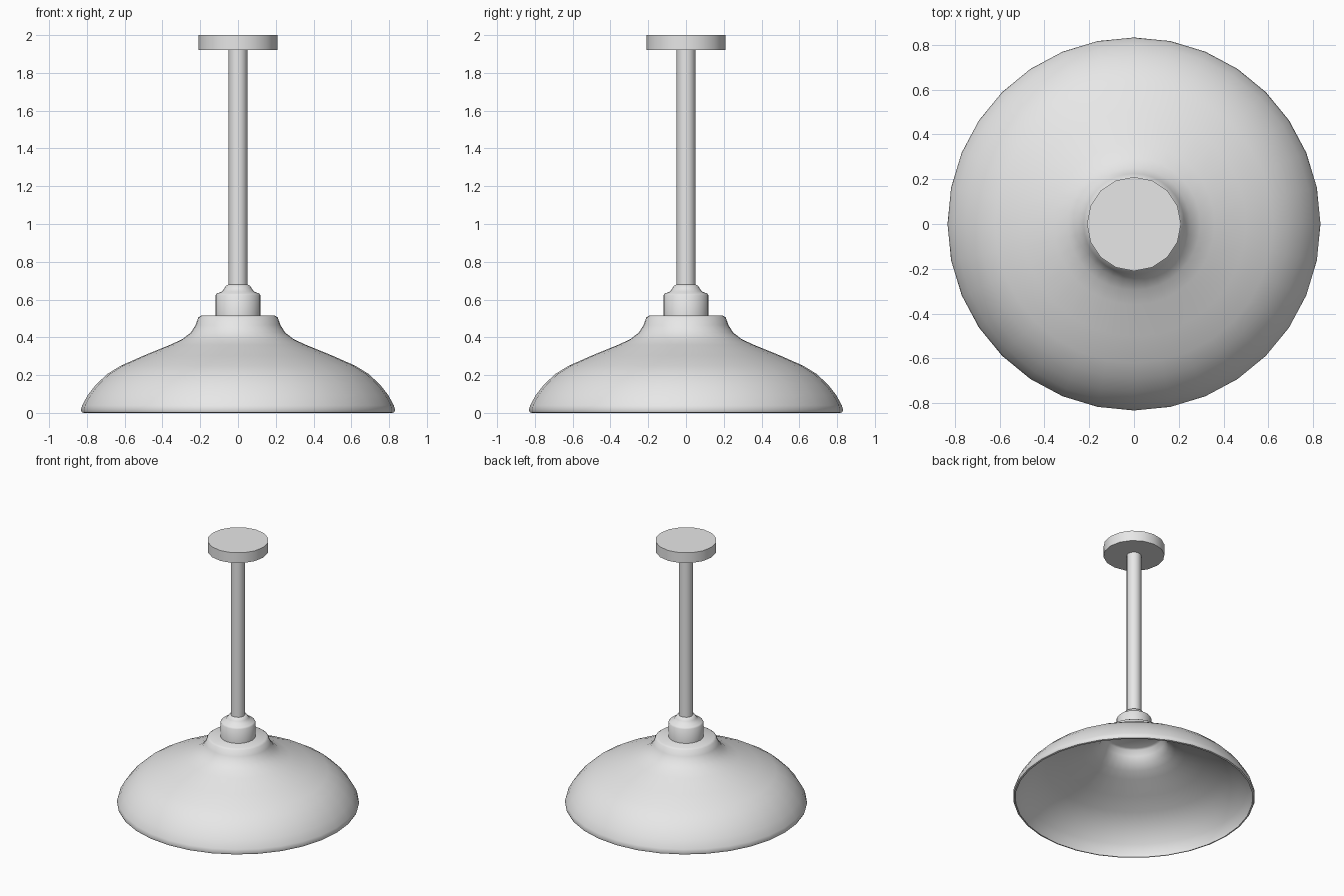
import bpy, bmesh, math

cube = bpy.data.objects.get("Cube")
if cube:
    bpy.data.objects.remove(cube, do_unlink=True)

metal = bpy.data.materials.new("pale_grey_metal")
metal.use_nodes = True
GREY = (0.8, 0.8, 0.8, 1)
metal.diffuse_color = GREY
metal.node_tree.nodes["Principled BSDF"].inputs["Base Color"].default_value = GREY


def lathe(name, profile, sides, angle=40):
    """Spin (radius, height) points about z; zero radii close the ends."""
    bm = bmesh.new()
    verts = [bm.verts.new((r, 0, z)) for r, z in profile]
    edges = [bm.edges.new(pair) for pair in zip(verts, verts[1:])]
    bmesh.ops.spin(bm, geom=verts + edges, cent=(0, 0, 0), axis=(0, 0, 1),
                   angle=math.tau, steps=sides, use_merge=False)
    bmesh.ops.remove_doubles(bm, verts=bm.verts, dist=0.0005)
    bmesh.ops.recalc_face_normals(bm, faces=bm.faces)
    mesh = bpy.data.meshes.new(name)
    bm.to_mesh(mesh)
    bm.free()
    mesh.materials.append(metal)
    obj = bpy.data.objects.new(name, mesh)
    bpy.context.collection.objects.link(obj)
    bpy.ops.object.select_all(action='DESELECT')
    obj.select_set(True)
    bpy.context.view_layer.objects.active = obj
    bpy.ops.object.shade_smooth_by_angle(angle=math.radians(angle))
    return obj


# Bell-shaped shade: outer skin, rolled rim, then the inner skin
outer = [(0, 0.515), (0.195, 0.515), (0.21, 0.505), (0.225, 0.465), (0.25, 0.425),
         (0.295, 0.39), (0.36, 0.36), (0.5, 0.303), (0.62, 0.25), (0.69, 0.207),
         (0.75, 0.152), (0.795, 0.095), (0.825, 0.04), (0.832, 0.015), (0.827, 0.003)]
inner = [(max(r - 0.012, 0), z - 0.012) for r, z in reversed(outer[:-2])]
lathe("shade", outer + [(0.815, 0)] + inner, 32, 50)

# Socket cup with a stepped shoulder
lathe("socket_cup", [(0, 0.51), (0.12, 0.51), (0.12, 0.622), (0.112, 0.632),
                     (0.085, 0.642), (0.072, 0.66), (0.064, 0.673), (0.05, 0.68),
                     (0, 0.68)], 24)

# Hanging rod and ceiling plate
lathe("rod", [(0, 0.66), (0.05, 0.66), (0.05, 1.93), (0, 1.93)], 16)
lathe("ceiling_plate", [(0, 1.922), (0.21, 1.922), (0.21, 2), (0, 2)], 16)
